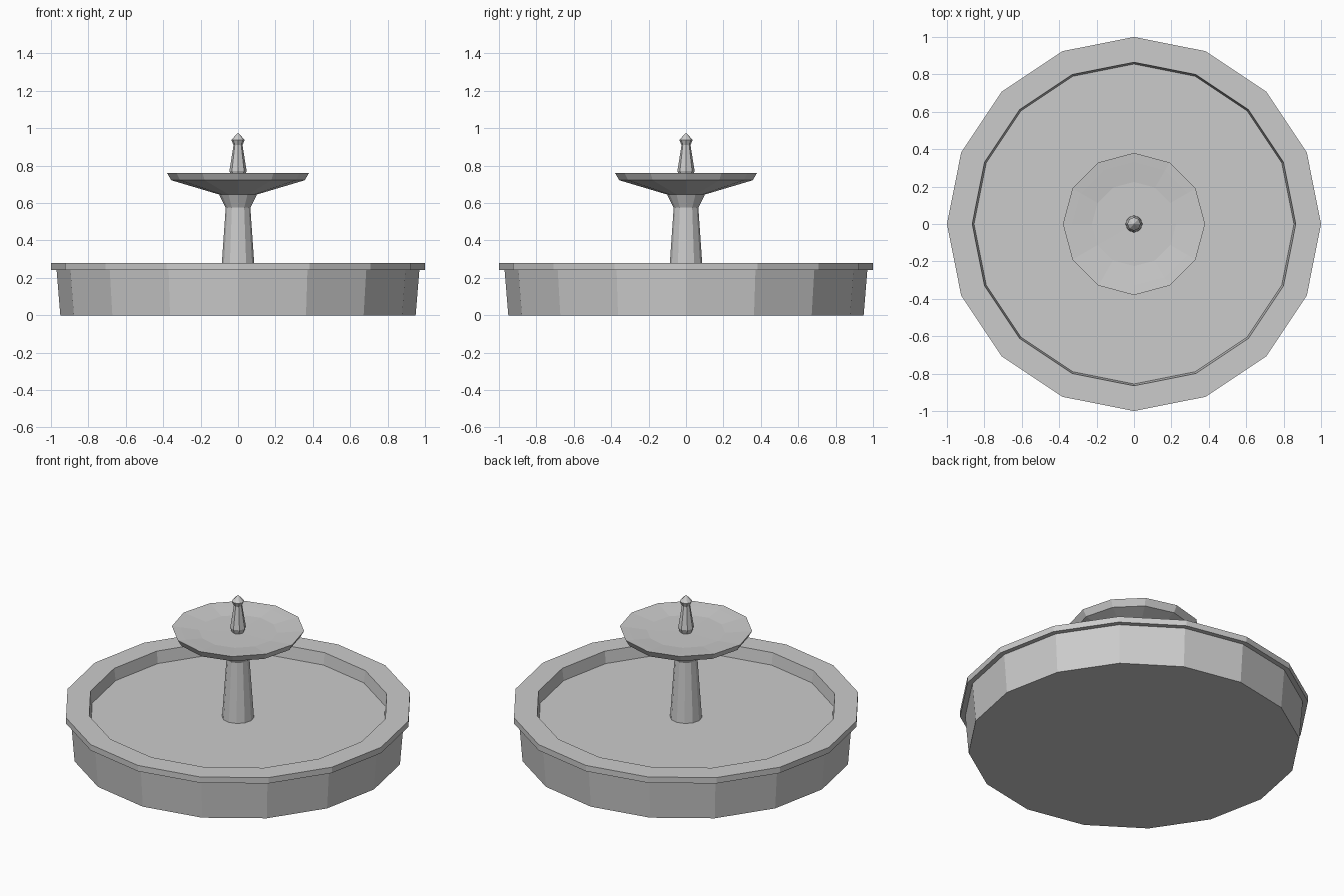
import bpy, bmesh, math

if "Cube" in bpy.data.objects:
    bpy.data.objects.remove(bpy.data.objects["Cube"])

stone = bpy.data.materials.new("pale stone")
stone.diffuse_color = (0.6, 0.6, 0.6, 1)
stone.use_nodes = True
stone.node_tree.nodes["Principled BSDF"].inputs["Base Color"].default_value = stone.diffuse_color


def lathe(name, profile, sides):
    """Revolve (radius, height) points around z; radius 0 closes an end."""
    bm = bmesh.new()
    rings = []
    for r, z in profile:
        if r == 0:
            rings.append([bm.verts.new((0, 0, z))] * sides)
        else:
            rings.append([bm.verts.new((r * math.cos(2 * math.pi * i / sides),
                                        r * math.sin(2 * math.pi * i / sides), z))
                          for i in range(sides)])
    for a, b in zip(rings, rings[1:]):
        for i in range(sides):
            j = (i + 1) % sides
            corners = list(dict.fromkeys((a[i], a[j], b[j], b[i])))
            bm.faces.new(corners)
    bmesh.ops.recalc_face_normals(bm, faces=bm.faces)
    mesh = bpy.data.meshes.new(name)
    bm.to_mesh(mesh)
    bm.free()
    mesh.materials.append(stone)
    obj = bpy.data.objects.new(name, mesh)
    bpy.context.collection.objects.link(obj)
    return obj


# Wide pool with an overhanging rim and a shallow floor
lathe("basin", [(0, 0), (0.95, 0), (0.97, 0.243), (1.0, 0.243), (1.0, 0.28),
                (0.865, 0.28), (0.855, 0.205), (0, 0.205)], 16)

# Tapered column that flares out under the bowl
lathe("column", [(0, 0.2), (0.092, 0.2), (0.066, 0.575), (0.102, 0.648), (0, 0.648)], 12)

# Upper bowl with a shallow dished top
lathe("upper_bowl", [(0, 0.646), (0.102, 0.646), (0.357, 0.722), (0.38, 0.762),
                     (0.33, 0.757), (0.225, 0.745), (0, 0.743)], 12)

# Pointed spout on top
lathe("spout", [(0, 0.74), (0.034, 0.74), (0.046, 0.772), (0.024, 0.91),
                (0.036, 0.937), (0, 0.977)], 8)
